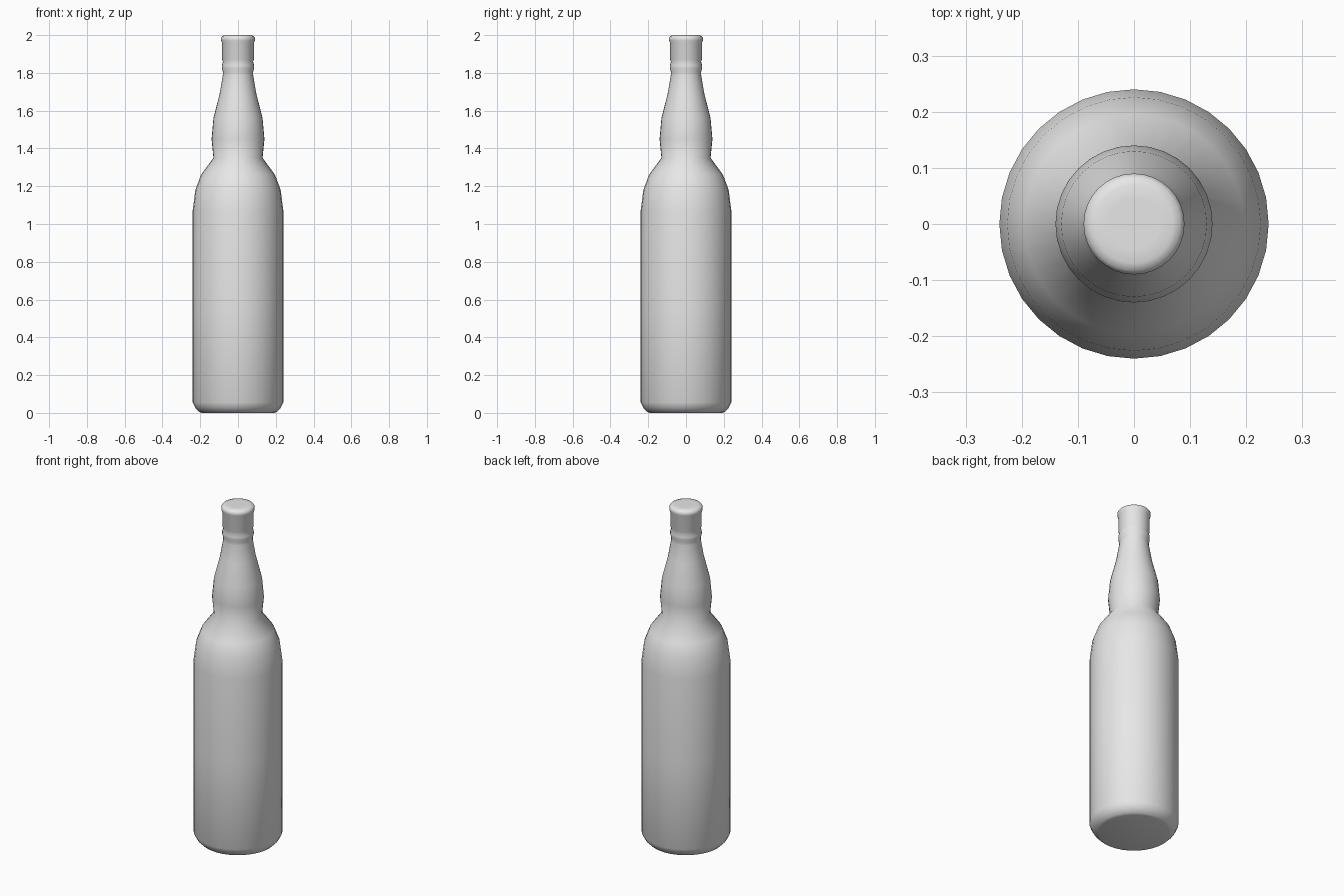
import bpy, bmesh, math
from mathutils import Matrix, Vector

if "Cube" in bpy.data.objects:
    bpy.data.objects.remove(bpy.data.objects["Cube"])

SIDES = 32
# bottle outline, (radius, height) from base to mouth
PROFILE = [
    (0.19, 0.0), (0.205, 0.005), (0.225, 0.025), (0.24, 0.055),   # rounded base
    (0.24, 0.56), (0.24, 1.07),                                   # body
    (0.226, 1.18), (0.196, 1.26), (0.13, 1.35),                   # shoulder
    (0.14, 1.45), (0.13, 1.56), (0.097, 1.69), (0.08, 1.79),      # bulged neck
    (0.08, 1.805), (0.085, 1.825), (0.085, 1.84), (0.08, 1.86),   # neck ring
    (0.084, 1.87), (0.085, 1.96), (0.09, 1.972), (0.09, 1.985),   # cap
    (0.083, 1.995), (0.07, 2.0), (0.045, 2.0),
]

mat = bpy.data.materials.new("light grey")
mat.diffuse_color = (0.8, 0.8, 0.8, 1)
mat.use_nodes = True
mat.node_tree.nodes["Principled BSDF"].inputs["Base Color"].default_value = mat.diffuse_color

# lathe the outline into rings joined by quads
bm = bmesh.new()
rings = []
for r, z in PROFILE:
    rings.append([bm.verts.new((r * math.cos(2 * math.pi * i / SIDES),
                                r * math.sin(2 * math.pi * i / SIDES), z))
                  for i in range(SIDES)])
for a, b in zip(rings, rings[1:]):
    for i in range(SIDES):
        j = (i + 1) % SIDES
        bm.faces.new((a[i], a[j], b[j], b[i]))
# flat bottom and closed top
bm.faces.new(rings[0][::-1])
bm.faces.new(rings[-1])

mesh = bpy.data.meshes.new("bottle")
bm.to_mesh(mesh)
bm.free()
mesh.materials.append(mat)
bottle = bpy.data.objects.new("bottle", mesh)
bpy.context.collection.objects.link(bottle)
bpy.context.view_layer.objects.active = bottle
bottle.select_set(True)
bpy.ops.object.shade_smooth_by_angle(angle=math.radians(60))
